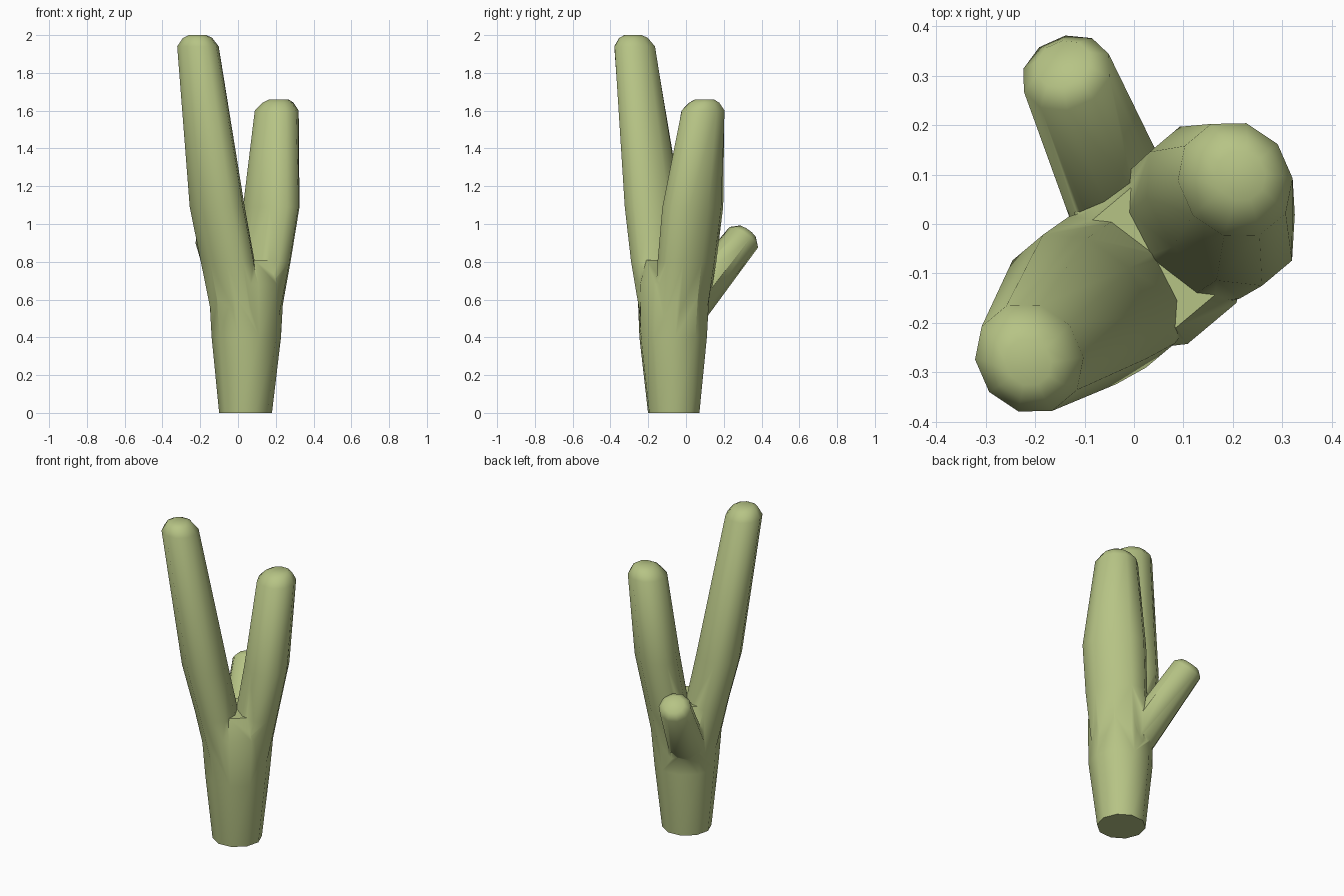
import bpy, bmesh, math
from mathutils import Vector, Matrix

if "Cube" in bpy.data.objects:
    bpy.data.objects.remove(bpy.data.objects["Cube"])

SIDES = 10
AXIS = math.radians(40)      # direction in which the trunk forks

mat = bpy.data.materials.new("stem_green")
mat.diffuse_color = (0.47, 0.55, 0.235, 1)
mat.use_nodes = True
mat.node_tree.nodes["Principled BSDF"].inputs["Base Color"].default_value = mat.diffuse_color


def loft(name, rings, direction=None):
    """Closed tube through rings of (x, y, z, radius along fork, radius across)."""
    if direction:
        rot = Vector(direction).to_track_quat('Z', 'Y').to_matrix()
    else:
        rot = Matrix.Rotation(AXIS, 3, 'Z')
    bm = bmesh.new()
    loops = []
    for x, y, z, ru, rv in rings:
        loop = []
        for i in range(SIDES):
            a = 2 * math.pi * i / SIDES
            p = rot @ Vector((ru * math.cos(a), rv * math.sin(a), 0))
            loop.append(bm.verts.new(p + Vector((x, y, z))))
        loops.append(loop)
    for a, b in zip(loops, loops[1:]):
        for i in range(SIDES):
            j = (i + 1) % SIDES
            bm.faces.new((a[i], a[j], b[j], b[i]))
    bm.faces.new(loops[0][::-1])
    bm.faces.new(loops[-1])
    bmesh.ops.recalc_face_normals(bm, faces=bm.faces)
    me = bpy.data.meshes.new(name)
    bm.to_mesh(me)
    bm.free()
    ob = bpy.data.objects.new(name, me)
    bpy.context.collection.objects.link(ob)
    me.materials.append(mat)
    return ob


# trunk, widening toward the fork
trunk = loft("cactus_stem", [
    (0.040, -0.065, 0.00, 0.141, 0.139),
    (0.044, -0.068, 0.40, 0.184, 0.184),
    (0.044, -0.066, 0.68, 0.208, 0.186),
    (0.042, -0.066, 0.81, 0.190, 0.145)])

# tall arm leaning to the front left
tall_arm = loft("tall_arm", [
    (0.015, -0.090, 0.40, 0.120, 0.150),
    (-0.054, -0.138, 0.80, 0.123, 0.176),
    (-0.110, -0.173, 1.09, 0.130, 0.172),
    (-0.212, -0.272, 1.94, 0.106, 0.117),
    (-0.214, -0.278, 1.985, 0.075, 0.082),
    (-0.214, -0.280, 2.00, 0.045, 0.050)])

# shorter arm leaning to the back right
short_arm = loft("short_arm", [
    (0.075, -0.040, 0.40, 0.120, 0.150),
    (0.134, 0.005, 0.80, 0.123, 0.180),
    (0.176, 0.036, 1.09, 0.128, 0.186),
    (0.205, 0.090, 1.60, 0.112, 0.124),
    (0.212, 0.096, 1.642, 0.080, 0.086),
    (0.216, 0.098, 1.66, 0.050, 0.052)])

# stubby side shoot at the back
side_shoot = loft("side_shoot", [
    (0.010, -0.040, 0.49, 0.100, 0.100),
    (-0.020, 0.030, 0.58, 0.110, 0.108),
    (-0.137, 0.306, 0.930, 0.094, 0.093),
    (-0.144, 0.324, 0.957, 0.058, 0.058)],
    direction=(-0.25, 0.56, 0.79))

# fuse everything into one skin
for arm in (tall_arm, short_arm, side_shoot):
    mod = trunk.modifiers.new("fuse", 'BOOLEAN')
    mod.operation = 'UNION'
    mod.solver = 'EXACT'
    mod.object = arm
    bpy.context.view_layer.objects.active = trunk
    bpy.ops.object.modifier_apply(modifier=mod.name)
    bpy.data.objects.remove(arm)

bpy.ops.object.select_all(action='DESELECT')
trunk.select_set(True)
bpy.context.view_layer.objects.active = trunk
bpy.ops.object.shade_smooth_by_angle(angle=math.radians(60))
